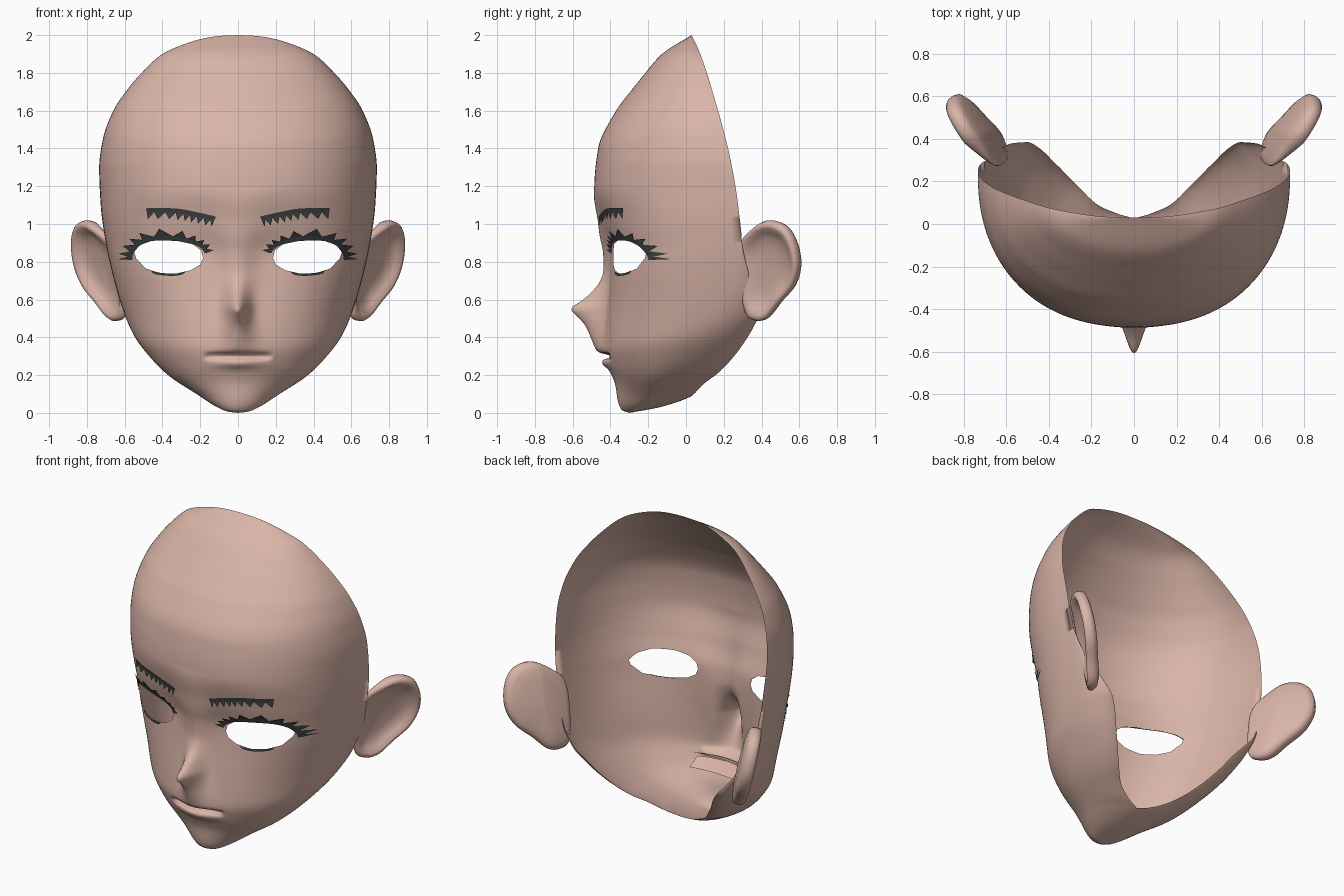
import bpy, bmesh, math
from mathutils import Vector
from mathutils.bvhtree import BVHTree

cube = bpy.data.objects.get("Cube")
if cube:
    bpy.data.objects.remove(cube, do_unlink=True)


def make_material(name, colour):
    material = bpy.data.materials.new(name)
    material.use_nodes = True
    material.diffuse_color = (*colour, 1)
    material.node_tree.nodes["Principled BSDF"].inputs["Base Color"].default_value = (*colour, 1)
    return material


skin = make_material("warm skin", (0.70, 0.46, 0.39))
hair = make_material("charcoal hair", (0.045, 0.05, 0.052))


def finish(name, bm, material, smooth=True):
    """Turn a bmesh into a linked object."""
    mesh = bpy.data.meshes.new(name)
    bm.to_mesh(mesh)
    bm.free()
    mesh.materials.append(material)
    for polygon in mesh.polygons:
        polygon.use_smooth = smooth
    obj = bpy.data.objects.new(name, mesh)
    bpy.context.collection.objects.link(obj)
    return obj


def add_grid(bm, rows, closed=False):
    """Skin neighbouring rows of points with quads."""
    grid = [[bm.verts.new(point) for point in row] for row in rows]
    for lower, upper in zip(grid, grid[1:]):
        count = len(lower)
        for i in range(count if closed else count - 1):
            j = (i + 1) % count
            bm.faces.new((lower[i], lower[j], upper[j], upper[i]))


def graph(*points):
    """Smooth interpolation without overshoot through (position, value) points."""
    steps = [(b[1] - a[1]) / (b[0] - a[0]) for a, b in zip(points, points[1:])]
    slopes = [steps[0]]
    for before, after in zip(steps, steps[1:]):
        slopes.append(2 * before * after / (before + after) if before * after > 0 else 0)
    slopes.append(steps[-1])

    def value(position):
        k = 0
        while k < len(steps) - 1 and position > points[k + 1][0]:
            k += 1
        (start, low), (end, high) = points[k], points[k + 1]
        span = end - start
        t = min(1, max(0, (position - start) / span))
        return (low * (1 + 2 * t) * (1 - t) ** 2 + slopes[k] * span * t * (1 - t) ** 2
                + high * t * t * (3 - 2 * t) + slopes[k + 1] * span * t * t * (t - 1))
    return value


def bell(distance, spread):
    return math.exp(-(distance / spread) ** 2)


# Head shape, all as functions of height
half_width = graph((0, 0), (.006, .05), (.02, .09), (.1, .22), (.2, .37), (.3, .47), (.4, .545),
                   (.5, .592), (.7, .655), (.9, .70), (1.1, .727), (1.3, .735), (1.45, .715),
                   (1.6, .66), (1.71, .587), (1.8, .51), (1.9, .40), (1.95, .29), (1.985, .17),
                   (1.997, .08), (2, 0))
front = graph((0, -.30), (.015, -.34), (.06, -.36), (.15, -.375), (.25, -.415), (.35, -.44),
              (.45, -.432), (.55, -.42), (.7, -.402), (.85, -.392), (1, -.43), (1.2, -.485),
              (1.4, -.465), (1.6, -.37), (1.7, -.295), (1.8, -.215), (1.9, -.127), (2, .03))
widest = graph((0, -.30), (.1, -.17), (.2, -.1), (.34, 0), (.5, .15), (.7, .25), (.9, .295),
               (1.1, .275), (1.34, .235), (1.7, .14), (1.9, .075), (2, .03))
edge_y = graph((0, -.30), (.03, -.14), (.075, 0), (.09, .03), (.15, .09), (.22, .18), (.34, .285),
               (.46, .36), (.52, .385), (.6, .38), (.75, .33), (.9, .296), (1.1, .276),
               (1.34, .236), (1.7, .141), (1.9, .076), (2, .03))
edge_x = graph((0, 0), (.085, 0), (.1, .06), (.15, .17), (.22, .265), (.34, .37), (.46, .45),
               (.52, .50), (.6, .57), (.75, .655), (.9, .70))
squareness = graph((0, 1.9), (.3, 2), (.5, 2.2), (.85, 2.6), (1.2, 2.3), (1.6, 2.2), (2, 2))
nose_height = graph((.27, 0), (.33, .035), (.385, .06), (.465, .105), (.51, .15), (.55, .188),
                    (.6, .13), (.65, .082), (.7, .052), (.75, .04), (.9, .05), (1, .035), (1.2, 0))
nose_width = graph((.3, .11), (.4, .08), (.55, .055), (.75, .08), (1, .15))


def half_section(z, front_count=46, back_count=16):
    """Horizontal outline from the centre of the face round to the open edge."""
    wide, side, power = half_width(z), widest(z), squareness(z)
    points = []
    for i in range(front_count + 1):
        s = math.sin(math.pi / 2 * (i / front_count) ** 1.3)
        x = wide * s
        y = side + (front(z) - side) * max(0, 1 - s ** power) ** (1 / power)
        y -= nose_height(z) * bell(x, nose_width(z))
        y += .06 * bell(z - .3, .013) * max(0, 1 - (x / .175) ** 2) ** .5
        y -= .025 * bell(z - .262, .025) * bell(x, .12)
        points.append(Vector((x, y, z)))
    end = edge_x(z) if z < .9 else wide
    for i in range(1, back_count + 1):
        angle = math.pi / 2 * i / back_count
        points.append(Vector((wide + (min(end, wide) - wide) * (1 - math.cos(angle)),
                              side + (edge_y(z) - side) * math.sin(angle), z)))
    return points


# Face shell, open at the back
face = bmesh.new()
row_count = 180
rows = []
for r in range(row_count + 1):
    half = half_section(1 - math.cos(math.pi * r / row_count))
    rows.append([Vector((-p.x, p.y, p.z)) for p in reversed(half[1:])] + half)
add_grid(face, rows)
bmesh.ops.remove_doubles(face, verts=face.verts, dist=.0004)
bmesh.ops.recalc_face_normals(face, faces=face.faces)
surface = BVHTree.FromBMesh(face)

# Eye openings, cut edge by edge around a convex outline
eye_outline = [(.185, .82), (.195, .86), (.24, .893), (.33, .912), (.45, .913), (.52, .888),
               (.55, .852), (.54, .82), (.49, .765), (.42, .742), (.34, .735), (.25, .755),
               (.20, .785)]
eye_centre = Vector((.37, 0, .825))
for side in (1, -1):
    centre = Vector((eye_centre.x * side, 0, eye_centre.z))
    inside = [f for f in face.faces
              if f.calc_center_median().y < 0 and (f.calc_center_median() - centre).xz.length < .3]
    for (ax, az), (bx, bz) in zip(eye_outline, eye_outline[1:] + eye_outline[:1]):
        start = Vector((ax * side, 0, az))
        normal = Vector((az - bz, 0, (bx - ax) * side)).normalized()
        if normal.dot(centre - start) > 0:
            normal.negate()
        parts = set(inside)
        for f in inside:
            parts.update(f.edges)
            parts.update(f.verts)
        cut = bmesh.ops.bisect_plane(face, geom=list(parts), dist=1e-5,
                                     plane_co=start, plane_no=normal)
        inside = [f for f in cut["geom"] if isinstance(f, bmesh.types.BMFace)
                  and normal.dot(f.calc_center_median() - start) < 0]
    bmesh.ops.delete(face, geom=inside, context="FACES")
finish("face_shell", face, skin)


def smooth_path(points, count, closed=False):
    """Evenly sampled Catmull-Rom path through 2D points."""
    points = [Vector(p) for p in points]
    total = len(points)
    spans = total if closed else total - 1
    result = []
    for i in range(count if closed else count + 1):
        position = spans * i / count
        k = min(int(position), spans - 1)
        t = position - k
        a, b, c, d = [points[n % total] if closed else points[min(max(n, 0), total - 1)]
                      for n in range(k - 1, k + 3)]
        result.append(b + .5 * t * (c - a + t * (2 * a - 5 * b + 4 * c - d
                                                 + t * (3 * b - a - 3 * c + d))))
    return result


def on_face(point, side, lift):
    hit = surface.ray_cast(Vector((point.x * side, -3, point.y)), Vector((0, 1, 0)))[0]
    depth = hit.y if hit else -.1
    return (point.x * side, depth - lift, point.y)


def hair_strip(name, path, side, direction, band, tooth, teeth, lean):
    """Thin band laid on the face with a row of pointed hairs."""
    bm = bmesh.new()
    base = smooth_path(path, teeth * 2)
    outer = [p + direction(p) * band * (1 if 0 < i < teeth * 2 else .3)
             for i, p in enumerate(base)]
    add_grid(bm, [[on_face(p, side, .008) for p in base], [on_face(p, side, .01) for p in outer]])
    if tooth:
        for i in range(0, teeth * 2, 2):
            middle = outer[i + 1]
            tip = middle + direction(middle) * tooth + Vector((lean, 0))
            corners = (on_face(outer[i], side, .01), on_face(tip, side, .02),
                       on_face(outer[i + 2], side, .01), on_face(middle, side, .01))
            bm.faces.new([bm.verts.new(c) for c in corners])
    finish(name, bm, hair, smooth=False)


def away_from_eye(point):
    return (point - eye_centre.xz).normalized()


def downward(point):
    return Vector((0, -1))


# Ear dish: (scale of outline, height above the ear plane)
ear_outline = [(.28, .88), (.36, .98), (.44, 1.02), (.53, .99), (.585, .90), (.605, .78),
               (.575, .67), (.50, .58), (.44, .505), (.38, .49), (.32, .53), (.285, .70)]
ear_layers = [(.02, -.015), (.4, -.012), (.62, -.005), (.76, .015), (.86, .036), (.94, .04),
              (.99, .025), (1, 0), (.97, -.022), (.85, -.035), (.6, -.045), (.02, -.05)]
ear_centre = Vector((.42, .76))
ear_normal = Vector((1, -.65, -.25)).normalized()


def build_ear(name, side):
    bm = bmesh.new()
    outline = smooth_path(ear_outline, 56, closed=True)
    layers = []
    for scale, height in ear_layers:
        ring = []
        for p in outline:
            q = ear_centre + (p - ear_centre) * scale
            rim = min(1, max(0, (q.x - .28) / .12))
            plane = Vector((.60 + .65 * (q.x - .3) + .25 * (q.y - .6), q.x, q.y))
            point = plane + ear_normal * height * (.25 + .75 * rim)
            ring.append((point.x * side, point.y, point.z))
        layers.append(ring)
    add_grid(bm, layers, closed=True)
    bmesh.ops.holes_fill(bm, edges=bm.edges)
    bmesh.ops.recalc_face_normals(bm, faces=bm.faces)
    finish(name, bm, skin)


# Paired parts
for label, side in (("left", 1), ("right", -1)):
    build_ear("ear_" + label, side)
    hair_strip("upper_lashes_" + label,
               [(.175, .845), (.2, .875), (.25, .897), (.33, .91), (.45, .911), (.52, .886),
                (.555, .84), (.56, .81)], side, away_from_eye, .024, .04, 11, .012)
    hair_strip("lower_lashes_" + label, [(.28, .748), (.34, .737), (.42, .743), (.46, .755)],
               side, downward, .012, 0, 4, 0)
    hair_strip("eyebrow_" + label, [(.12, 1.04), (.22, 1.063), (.33, 1.082), (.485, 1.085)],
               side, downward, .022, .036, 9, .01)

# Mouth lining behind the lips
for name, near, far in (("upper_mouth_lining", .31, .35), ("lower_mouth_lining", .29, .25)):
    bm = bmesh.new()
    lining = []
    for step in range(5):
        t = step / 4
        lining.append([(x * .0165, -.385 + .10 * t + 1.2 * (x * .0165) ** 2 * (1 - .5 * t),
                        near + (far - near) * t) for x in range(-10, 11)])
    add_grid(bm, lining)
    finish(name, bm, skin)
